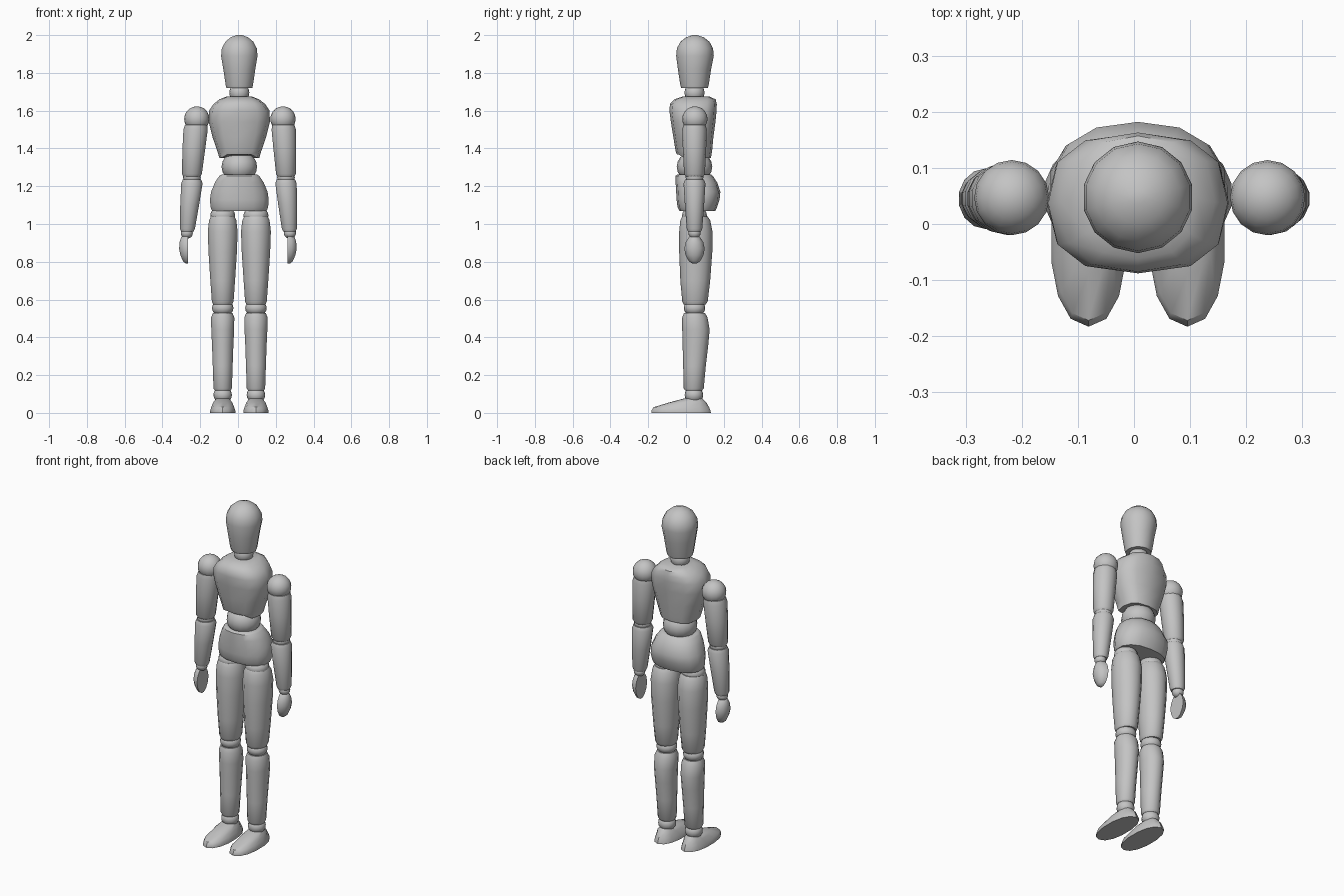
import bpy, bmesh, math

wood = bpy.data.materials.new("plain_grey")
wood.diffuse_color = (0.55, 0.55, 0.55, 1)
MID = 0.007   # body centre line
YC = 0.045    # depth of the limb axes


def finish(name, bm, angle=40):
    bmesh.ops.recalc_face_normals(bm, faces=bm.faces)
    mesh = bpy.data.meshes.new(name)
    bm.to_mesh(mesh)
    bm.free()
    mesh.materials.append(wood)
    ob = bpy.data.objects.new(name, mesh)
    bpy.context.collection.objects.link(ob)
    bpy.ops.object.select_all(action='DESELECT')
    ob.select_set(True)
    bpy.context.view_layer.objects.active = ob
    bpy.ops.object.shade_smooth_by_angle(angle=math.radians(angle))
    return ob


def loft(name, rings, n=14, power=2.0, shape=None):
    """Skin horizontal rings given as (x centre, z, x radius, y min, y max)."""
    bm = bmesh.new()
    loops = []
    for cx, z, rx, y0, y1 in rings:
        loop = []
        for i in range(n):
            a = 2 * math.pi * i / n - math.pi / 2
            c, s = math.cos(a), math.sin(a)
            x = math.copysign(abs(c) ** (2 / power), c) * rx
            y = math.copysign(abs(s) ** (2 / power), s)
            p = (cx + x, (y0 + y1) / 2 + y * (y1 - y0) / 2, z)
            loop.append(bm.verts.new(shape(*p) if shape else p))
        loops.append(loop)
    for a, b in zip(loops, loops[1:]):
        for i in range(n):
            j = (i + 1) % n
            bm.faces.new((a[i], a[j], b[j], b[i]))
    bm.faces.new(loops[0])
    bm.faces.new(loops[-1])
    return finish(name, bm)


def ball(name, x, y, z, r, rz=None):
    bm = bmesh.new()
    bmesh.ops.create_uvsphere(bm, u_segments=16, v_segments=10, radius=1)
    for v in bm.verts:
        v.co = (x + v.co.x * r, y + v.co.y * r, z + v.co.z * (rz or r))
    return finish(name, bm, 60)


# Head with a domed crown, and the neck
loft("head", [(MID, 1.72, .070, -.025, .115), (MID, 1.735, .074, -.03, .12),
              (MID, 1.82, .087, -.043, .133), (MID, 1.89, .099, -.052, .147),
              (MID, 1.93, .095, -.048, .143), (MID, 1.965, .076, -.03, .124),
              (MID, 1.988, .048, 0, .095), (MID, 2.0, .015, .035, .06)])
ball("neck", MID, YC, 1.695, .053)


# Chest, its lower front edge arched over the waist
def arch(x, y, z):
    if z < 1.36 and y < 0 and abs(x - MID) < .09:
        z += .018
    return x, y, z


loft("chest", [(MID, 1.35, .106, -.048, .132), (MID, 1.385, .116, -.055, .138),
               (MID, 1.46, .142, -.067, .145), (MID, 1.54, .162, -.08, .156),
               (MID, 1.60, .160, -.088, .162), (MID, 1.635, .137, -.085, .163),
               (MID, 1.66, .105, -.062, .157), (MID, 1.674, .07, -.02, .125)],
     12, 2.6, arch)
ball("waist", MID, YC, 1.303, .094, .085)
loft("pelvis", [(MID, 1.07, .148, -.035, .155), (MID, 1.09, .156, -.045, .165),
                (MID, 1.13, .159, -.05, .178), (MID, 1.17, .153, -.052, .182),
                (MID, 1.22, .132, -.055, .165), (MID, 1.255, .108, -.055, .142),
                (MID, 1.262, .095, -.045, .132)], 14, 2.3)

# Legs
for side, s in (("left", -1), ("right", 1)):
    x = MID + s * .088
    ball(side + "_hip_joint", x, YC, 1.045, .066, .05)
    loft(side + "_thigh", [(x, .575, .052, -.012, .105), (x, .59, .059, -.02, .115),
                           (x, .70, .067, -.03, .128), (x, .85, .077, -.036, .139),
                           (x, .96, .081, -.036, .140), (x, 1.02, .074, -.03, .128),
                           (x, 1.04, .064, -.02, .115)])
    ball(side + "_knee_joint", x, YC, .555, .057, .045)
    loft(side + "_shin", [(x, .118, .043, -.005, .085), (x, .13, .050, -.012, .094),
                          (x, .25, .054, -.015, .105), (x, .36, .058, -.018, .118),
                          (x, .44, .062, -.02, .125), (x, .505, .063, -.02, .114),
                          (x, .53, .053, -.01, .1)])
    ball(side + "_ankle_joint", x, YC - .003, .095, .049, .045)
    loft(side + "_foot", [(x, 0, .068, -.183, .132), (x, .012, .068, -.183, .13),
                          (x, .03, .062, -.172, .122), (x, .055, .052, -.09, .108),
                          (x, .075, .036, -.015, .088)], 14, 2.2)

# Arms: joint x positions for shoulder, elbow, wrist and flat palm
for side, s, sh, el, wr, palm in (("left", -1, -.218, -.244, -.268, -.264),
                                  ("right", 1, .238, .254, .272, .263)):
    ball(side + "_shoulder_joint", sh, YC + .002, 1.556, .067)
    d = el - sh
    loft(side + "_upper_arm",
         [(el, 1.25, .045, 0, .09), (el, 1.265, .054, -.01, .1),
          (sh + d * .6, 1.40, .062, -.017, .107), (sh + d * .25, 1.50, .066, -.02, .11),
          (sh + d * .15, 1.525, .06, -.014, .104), (sh, 1.53, .05, -.005, .095)])
    ball(side + "_elbow_joint", el, YC, 1.247, .047, .04)
    d = wr - el
    loft(side + "_forearm",
         [(wr, .96, .034, .01, .08), (wr, .975, .041, .004, .086),
          (el + d * .5, 1.10, .051, -.006, .096), (el, 1.215, .058, -.013, .103),
          (el, 1.235, .05, -.005, .095)])
    ball(side + "_wrist_joint", wr + s * .003, YC, .952, .032, .03)

    # Half-round hand, flat on the palm side
    def flatten(x, y, z):
        return palm + s * max(0, s * (x - palm)), y, z

    loft(side + "_hand",
         [(palm, .79, .012, .035, .055), (palm, .803, .028, .015, .075),
          (palm, .835, .042, -.003, .093), (palm, .87, .049, -.009, .099),
          (palm, .905, .046, -.001, .091), (palm, .93, .038, .015, .075),
          (palm, .942, .027, .027, .063)], 14, 2, flatten)
